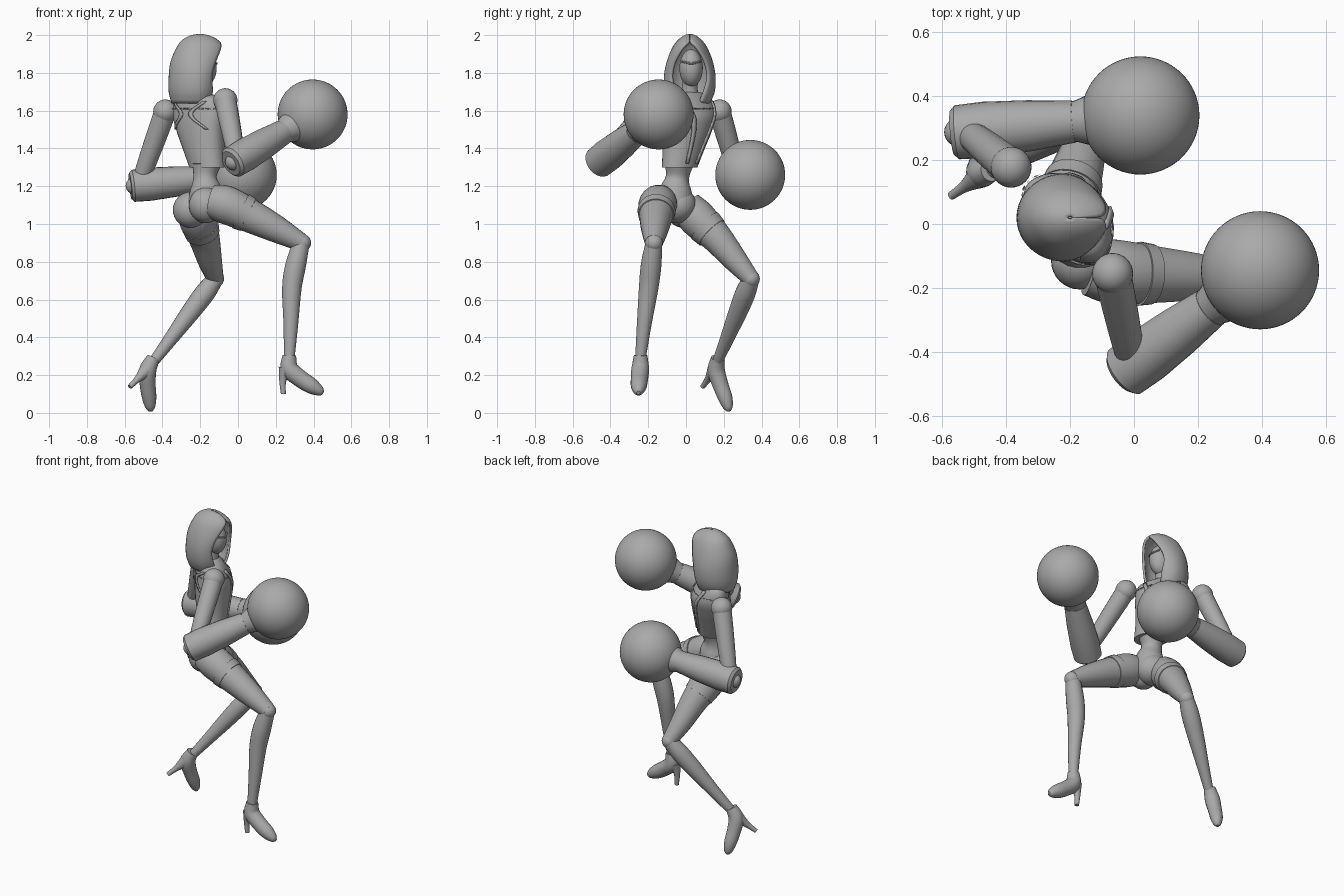
import bpy, bmesh, math
from mathutils import Vector

cube = bpy.data.objects.get("Cube")
if cube:
    bpy.data.objects.remove(cube, do_unlink=True)

grey = bpy.data.materials.new("plain grey")
grey.use_nodes = True
COLOUR = (0.4, 0.4, 0.4, 1)
grey.diffuse_color = COLOUR
grey.node_tree.nodes["Principled BSDF"].inputs["Base Color"].default_value = COLOUR


def finish(name, bm, angle=40):
    bmesh.ops.recalc_face_normals(bm, faces=bm.faces[:])
    mesh = bpy.data.meshes.new(name)
    bm.to_mesh(mesh)
    bm.free()
    obj = bpy.data.objects.new(name, mesh)
    bpy.context.collection.objects.link(obj)
    mesh.materials.append(grey)
    bpy.ops.object.select_all(action='DESELECT')
    obj.select_set(True)
    bpy.context.view_layer.objects.active = obj
    bpy.ops.object.shade_smooth_by_angle(angle=math.radians(angle))
    return obj


def bridge(bm, rings, closed=True, caps=True):
    rows = [[bm.verts.new(p) for p in ring] for ring in rings]
    n = len(rows[0])
    for a, b in zip(rows, rows[1:]):
        for i in range(n if closed else n - 1):
            j = (i + 1) % n
            bm.faces.new((a[i], a[j], b[j], b[i]))
    if caps:
        bm.faces.new(rows[0])
        bm.faces.new(rows[-1])


def spline(values, steps):
    """Smooth curve through a list of tuples of any length."""
    v = [Vector(x) for x in values]
    v = [v[0] * 2 - v[1]] + v + [v[-1] * 2 - v[-2]]
    out = []
    for a, b, c, d in zip(v, v[1:], v[2:], v[3:]):
        for s in range(steps):
            t = s / steps
            out.append(b + (c - a) * (t / 2) + (a * 2 - b * 5 + c * 4 - d) * (t * t / 2)
                       + (b * 3 - a - c * 3 + d) * (t ** 3 / 2))
    return out + [v[-2]]


def tube(name, stations, steps=4, sides=20):
    """Round limb through stations of x, y, z, radius."""
    path = spline(stations, steps) if steps > 1 else [Vector(s) for s in stations]
    pts = [Vector(p[:3]) for p in path]
    side, rings = None, []
    for i, p in enumerate(pts):
        axis = (pts[min(i + 1, len(pts) - 1)] - pts[max(i - 1, 0)]).normalized()
        ref = side if side else axis.orthogonal()
        side = (ref - axis * ref.dot(axis)).normalized()
        up = axis.cross(side)
        rings.append([p + (side * math.cos(a) + up * math.sin(a)) * path[i][3]
                      for a in (math.tau * k / sides for k in range(sides))])
    bm = bmesh.new()
    bridge(bm, rings)
    return finish(name, bm)


def ball(name, centre, size, detail=24):
    bm = bmesh.new()
    bmesh.ops.create_uvsphere(bm, u_segments=detail * 2, v_segments=detail, radius=1)
    for v in bm.verts:
        v.co = Vector(centre) + Vector([c * s for c, s in zip(v.co, size)])
    return finish(name, bm)


# Torso: turned ellipses, each row is z, x, y, half width, front depth, back depth
ACROSS = Vector((0.7, -0.71, 0))
AHEAD = Vector((0.71, 0.7, 0))
TORSO = spline([
    (1.30, -0.165, -0.035, 0.105, 0.085, 0.08),
    (1.40, -0.185, -0.015, 0.125, 0.105, 0.09),
    (1.50, -0.205, 0.0, 0.15, 0.13, 0.09),
    (1.58, -0.215, 0.01, 0.165, 0.135, 0.085),
    (1.66, -0.215, 0.015, 0.15, 0.085, 0.075),
    (1.70, -0.215, 0.02, 0.06, 0.045, 0.045)], 4)


def torso_point(row, a, lift=0):
    z, x, y, w, front, back = row
    depth = front if math.sin(a) > 0 else back
    return (Vector((x, y, z)) + ACROSS * math.cos(a) * (w + lift)
            + AHEAD * math.sin(a) * (depth + lift))


bm = bmesh.new()
bridge(bm, [[torso_point(r, math.tau * k / 32) for k in range(32)] for r in TORSO])
finish("ribcage", bm)


def strap(name, stations, width=0.08):
    """Flat band over the torso through stations of angle in degrees and height."""
    bm, rings = bmesh.new(), []
    for deg, z in spline(stations, 5):
        row = min(range(len(TORSO) - 1), key=lambda i: abs(TORSO[i][0] - z))
        a, b = (TORSO[row], TORSO[row + 1]) if TORSO[row][0] <= z or row == 0 \
            else (TORSO[row - 1], TORSO[row])
        mix = a.lerp(b, (z - a[0]) / (b[0] - a[0]))
        ang = math.radians(deg)
        rings.append([torso_point(mix, ang + s * width, 0.004) for s in (-1, 1)])
    bridge(bm, rings, closed=False, caps=False)
    obj = finish(name, bm)
    mod = obj.modifiers.new("thickness", 'SOLIDIFY')
    mod.thickness = 0.008
    mod.offset = 0


# Harness, the same on both halves of the body
for side, m in (("right", 1), ("left", -1)):
    strap(side + "_front_strap", [(90 - m * 40, 1.65), (90 - m * 25, 1.53), (90 - m * 18, 1.32)])
    strap(side + "_back_strap", [(270 + m * 45, 1.65), (270 + m * 12, 1.58), (270 + m * 50, 1.5)])
strap("chest_band", [(d, 1.61) for d in range(0, 361, 30)], 0.05)
tube("bodice_hem", [(-0.165, -0.035, 1.32, 0.085), (-0.165, -0.035, 1.295, 0.06)], 1)

# Waist, pelvis and neck
tube("waist", [(-0.165, -0.035, 1.34, 0.085), (-0.175, -0.045, 1.25, 0.062),
               (-0.17, -0.055, 1.18, 0.085), (-0.17, -0.055, 1.1, 0.095)])
ball("pelvis", (-0.175, -0.045, 1.10), (0.1, 0.1, 0.095), 16)
ball("left_buttock", (-0.25, -0.015, 1.075), (0.095, 0.09, 0.095), 16)
ball("right_buttock", (-0.17, -0.115, 1.1), (0.09, 0.09, 0.095), 16)
tube("neck", [(-0.215, 0.015, 1.64, 0.06), (-0.205, 0.02, 1.72, 0.042),
              (-0.19, 0.025, 1.8, 0.045)])

# Hood: open rings, each row is z, centre x, depth back, reach ahead, half width, opening
HOOD = spline([
    (1.64, -0.22, 0.125, 0.08, 0.10, 30),
    (1.70, -0.22, 0.14, 0.10, 0.125, 36),
    (1.78, -0.22, 0.14, 0.115, 0.13, 46),
    (1.86, -0.22, 0.13, 0.135, 0.115, 42),
    (1.93, -0.22, 0.10, 0.138, 0.087, 24),
    (1.965, -0.215, 0.08, 0.11, 0.062, 2),
    (1.99, -0.205, 0.05, 0.055, 0.032, 0.5),
    (2.0, -0.2, 0.006, 0.006, 0.004, 0.5)], 3)
bm, rings = bmesh.new(), []
for z, x, back, front, half, gap in HOOD:
    gap = math.radians(max(gap, 0.5))
    ring = []
    for k in range(33):
        a = gap + (math.tau - 2 * gap) * k / 32
        c = math.cos(a)
        ring.append((x + c * (front if c > 0 else back), 0.02 + half * math.sin(a), z))
    rings.append(ring)
bridge(bm, rings, closed=False, caps=False)
hood = finish("hood", bm, 50)
mod = hood.modifiers.new("thickness", 'SOLIDIFY')
mod.thickness = 0.014
mod.offset = 0

# Face with a narrow mask ridge
ball("face", (-0.185, 0.027, 1.825), (0.072, 0.062, 0.1), 16)
tube("mask_edge", [(-0.135, -0.022, 1.86, 0.005), (-0.113, 0.027, 1.85, 0.006),
                   (-0.135, 0.076, 1.86, 0.005)], 4, 8)

# Arms ending in large round gloves
ARMS = {"right": ((-0.067, -0.155, 1.655), (-0.005, -0.445, 1.34), (0.395, -0.145, 1.58)),
        "left": ((-0.385, 0.178, 1.595), (-0.525, 0.29, 1.205), (0.02, 0.34, 1.26))}
for side, pts in ARMS.items():
    shoulder, elbow, fist = (Vector(p) for p in pts)
    aim = (fist - elbow).normalized()
    ball(side + "_shoulder", shoulder, (0.064,) * 3, 16)
    tube(side + "_upper_arm", [(*shoulder.lerp(elbow, t), r) for t, r in
                               ((0.05, 0.058), (0.3, 0.056), (0.7, 0.05), (1, 0.042))])
    tube(side + "_forearm", [(*(elbow + aim * d), r) for d, r in
                             ((-0.045, 0.07), (-0.03, 0.085), (0.06, 0.088),
                              (0.2, 0.08), (0.34, 0.066))], 1, 24)
    tube(side + "_cuff", [(*(elbow + aim * d), r) for d, r in
                          ((0.32, 0.06), (0.35, 0.066), (0.42, 0.09))], 1, 24)
    ball(side + "_elbow", elbow - aim * 0.025, (0.045,) * 3, 12)
    ball(side + "_glove", fist, (0.185,) * 3, 32)

# Legs
tube("right_thigh", [(-0.14, -0.135, 1.12, 0.09), (-0.06, -0.15, 1.10, 0.102),
                     (0.06, -0.158, 1.045, 0.09), (0.2, -0.165, 0.975, 0.073),
                     (0.34, -0.17, 0.9, 0.048)])
tube("right_shin", [(0.335, -0.17, 0.9, 0.045), (0.305, -0.185, 0.78, 0.055),
                    (0.285, -0.198, 0.66, 0.052), (0.28, -0.22, 0.48, 0.04),
                    (0.272, -0.24, 0.3, 0.029)])
ball("right_knee", (0.34, -0.17, 0.9), (0.047,) * 3, 12)
tube("left_thigh", [(-0.225, 0.0, 1.1, 0.085), (-0.215, 0.06, 1.03, 0.1),
                    (-0.18, 0.16, 0.93, 0.083), (-0.15, 0.26, 0.81, 0.065),
                    (-0.12, 0.345, 0.71, 0.045)])
tube("left_shin", [(-0.12, 0.345, 0.71, 0.044), (-0.175, 0.315, 0.635, 0.054),
                   (-0.25, 0.275, 0.535, 0.05), (-0.35, 0.22, 0.4, 0.038),
                   (-0.44, 0.17, 0.28, 0.028)])
ball("left_knee", (-0.12, 0.345, 0.71), (0.046,) * 3, 12)

# Raised thigh bands
tube("right_thigh_band", [(0.015, -0.156, 1.068, 0.101), (0.055, -0.158, 1.048, 0.095)], 1, 24)
tube("left_thigh_band", [(-0.2, 0.1, 0.99, 0.099), (-0.188, 0.137, 0.953, 0.092)], 1, 24)

# High-heeled shoes
tube("right_shoe", [(0.272, -0.24, 0.305, 0.036), (0.272, -0.242, 0.235, 0.047),
                    (0.325, -0.246, 0.185, 0.046), (0.39, -0.25, 0.142, 0.042),
                    (0.435, -0.252, 0.115, 0.026), (0.452, -0.252, 0.107, 0.01)])
tube("right_heel", [(0.252, -0.243, 0.235, 0.038), (0.237, -0.245, 0.17, 0.019),
                    (0.24, -0.246, 0.1, 0.013)])
tube("left_shoe", [(-0.448, 0.168, 0.29, 0.035), (-0.478, 0.16, 0.225, 0.046),
                   (-0.478, 0.182, 0.15, 0.042), (-0.47, 0.208, 0.08, 0.038),
                   (-0.464, 0.222, 0.03, 0.026), (-0.462, 0.226, 0.008, 0.01)])
tube("left_heel", [(-0.485, 0.15, 0.225, 0.04), (-0.53, 0.118, 0.18, 0.019),
                   (-0.573, 0.088, 0.138, 0.013)])
